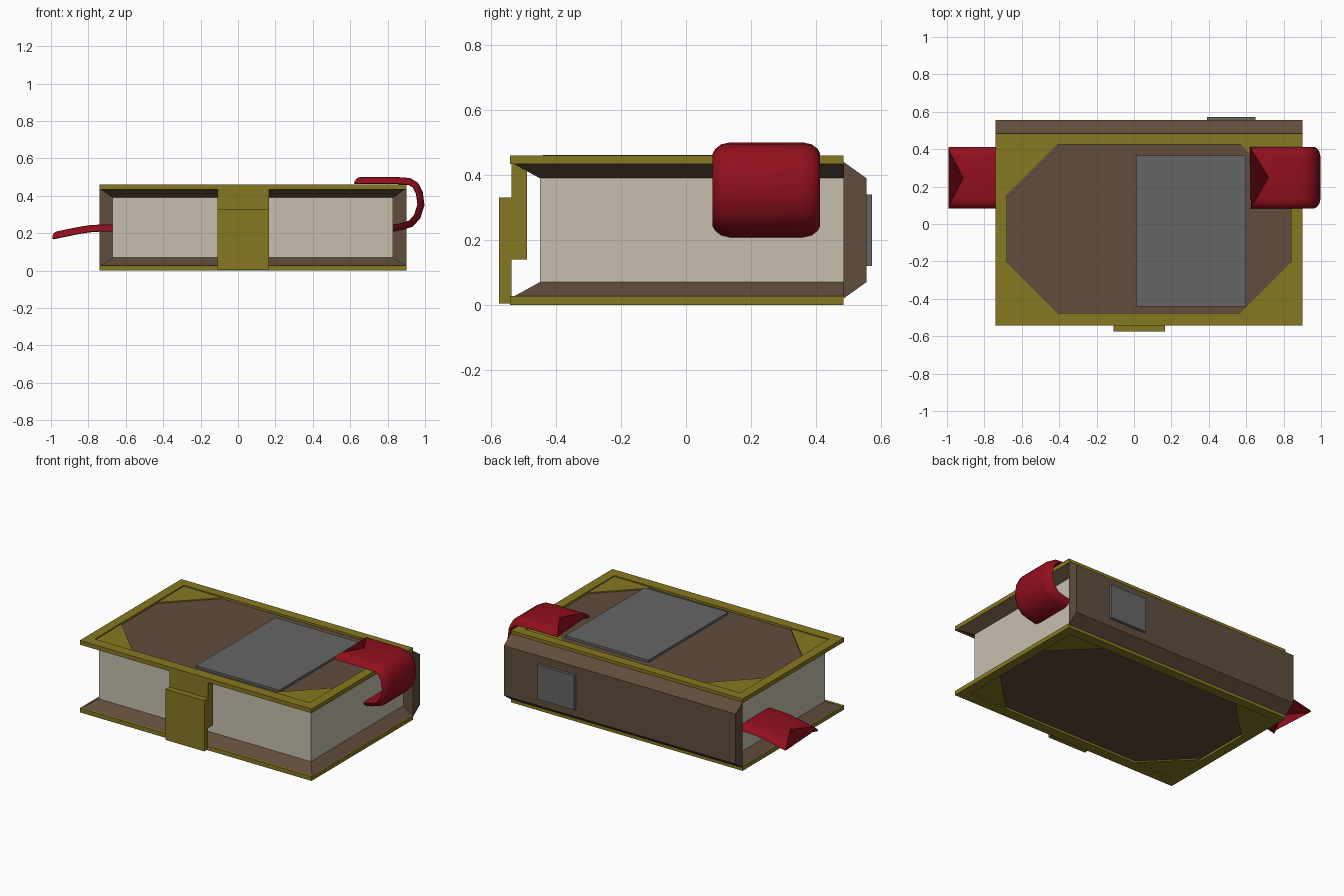
import bpy, bmesh, math
from mathutils import Vector

if "Cube" in bpy.data.objects:
    bpy.data.objects.remove(bpy.data.objects["Cube"])

H = 0.46  # closed height of the book


def material(name, rgb):
    m = bpy.data.materials.new(name)
    m.diffuse_color = (*rgb, 1)
    m.use_nodes = True
    m.node_tree.nodes["Principled BSDF"].inputs["Base Color"].default_value = m.diffuse_color
    return m


GOLD = material("gold", (0.24, 0.19, 0.015))
LEATHER = material("leather", (0.12, 0.075, 0.045))
PAPER = material("paper", (0.58, 0.53, 0.43))
RED = material("red_cloth", (0.28, 0.005, 0.012))
GREY = material("grey_plate", (0.13, 0.13, 0.13))


def loft(name, loops, mat, closed=False):
    """Skin a series of equal-length point loops; cap the ends unless closed."""
    bm = bmesh.new()
    rings = [[bm.verts.new(p) for p in loop] for loop in loops]
    pairs = list(zip(rings, rings[1:]))
    if closed:
        pairs.append((rings[-1], rings[0]))
    else:
        bm.faces.new(rings[0])
        bm.faces.new(rings[-1])
    for a, b in pairs:
        n = len(a)
        for i in range(n):
            j = (i + 1) % n
            bm.faces.new((a[i], a[j], b[j], b[i]))
    bmesh.ops.recalc_face_normals(bm, faces=bm.faces)
    me = bpy.data.meshes.new(name)
    bm.to_mesh(me)
    bm.free()
    me.materials.append(mat)
    ob = bpy.data.objects.new(name, me)
    bpy.context.collection.objects.link(ob)
    return ob


def rect(x0, x1, y0, y1, z):
    return [(x0, y0, z), (x1, y0, z), (x1, y1, z), (x0, y1, z)]


def box(name, x0, x1, y0, y1, z0, z1, mat):
    return loft(name, [rect(x0, x1, y0, y1, z0), rect(x0, x1, y0, y1, z1)], mat)


def extrude_x(name, profile, x0, x1, mat):
    return loft(name, [[(x, y, z) for y, z in profile] for x in (x0, x1)], mat)


# Both covers: the top one is the bottom one flipped
OUT = (-0.74, 0.90, -0.542, 0.485)
INN = (-0.68, 0.84, -0.475, 0.425)
for side in ("bottom", "top"):
    def flip(loop):
        return [(x, y, H - z if side == "top" else z) for x, y, z in loop]
    # Gold border
    loft(side + "_border", [flip(rect(*OUT, 0)), flip(rect(*INN, 0)),
                            flip(rect(*INN, 0.027)), flip(rect(*OUT, 0.027))], GOLD, True)
    # Leather board, sloping inwards to the pages
    loft(side + "_board", [flip(rect(*INN, 0.014)),
                           flip(rect(-0.735, 0.895, -0.53, 0.485, 0.026)),
                           flip(rect(-0.67, 0.83, -0.45, 0.485, 0.07))], LEATHER)
    # Gold corner pieces
    for cx, sx in ((INN[0], 1), (INN[1], -1)):
        for cy, sy in ((INN[2], 1), (INN[3], -1)):
            loft(side + "_corner", [flip([(cx, cy, z), (cx + sx * 0.27, cy, z),
                                          (cx, cy + sy * 0.27, z)]) for z in (0.007, 0.016)], GOLD)

# Page block
box("pages", -0.67, 0.83, -0.45, 0.487, 0.068, H - 0.068, PAPER)

# Chamfered spine
extrude_x("spine", [(0.485, 0.02), (0.555, 0.07), (0.555, 0.39), (0.485, 0.44)],
          -0.74, 0.90, LEATHER)

# Plates on the cover and the spine
box("cover_plate", 0.01, 0.60, -0.44, 0.365, 0.44, 0.461, GREY)
box("spine_plate", 0.39, 0.65, 0.55, 0.573, 0.12, 0.34, GREY)

# Stepped clasp
extrude_x("clasp", [(-0.575, 0.005), (-0.537, 0.005), (-0.537, 0.14), (-0.49, 0.14),
                    (-0.49, 0.44), (-0.537, 0.44), (-0.537, 0.33), (-0.575, 0.33)],
          -0.11, 0.165, GOLD)

# Ribbon cross-section: (y, depth below the outer surface)
SECTION = [(0.082, 0.035), (0.09, 0.02), (0.108, 0.006), (0.135, 0.0), (0.2475, 0.0),
           (0.36, 0.0), (0.387, 0.006), (0.405, 0.02), (0.413, 0.035),
           (0.40, 0.038), (0.2475, 0.038), (0.095, 0.038)]


def ribbon(name, path, notch):
    """Sweep the section along an xz path and cut a V into its far end."""
    pts = [Vector(p) for p in path]
    loops = []
    for i, p in enumerate(pts):
        t = (pts[min(i + 1, len(pts) - 1)] - pts[max(i - 1, 0)]).normalized()
        n = Vector((t.y, -t.x)) if name == "right_ribbon" else Vector((-t.y, t.x)) * -1
        loop = []
        for y, d in SECTION:
            q = p - n * d
            if i == len(pts) - 1:
                q = q - t * notch * (1 - abs(y - 0.2475) / 0.1655)
            loop.append((q.x, y, q.y))
        loops.append(loop)
    ob = loft(name, loops, RED)
    bpy.ops.object.select_all(action='DESELECT')
    ob.select_set(True)
    bpy.context.view_layer.objects.active = ob
    bpy.ops.object.shade_smooth_by_angle(angle=math.radians(40))


# Ribbon curling over the right side, and the loose tail on the left
ribbon("right_ribbon", [(0.80, 0.203), (0.87, 0.215), (0.935, 0.235), (0.975, 0.28),
                        (0.997, 0.35), (0.988, 0.42), (0.962, 0.47), (0.92, 0.495),
                        (0.85, 0.5), (0.74, 0.5), (0.62, 0.5)], 0.10)
ribbon("left_ribbon", [(-0.64, 0.246), (-0.74, 0.246), (-0.80, 0.242),
                       (-0.87, 0.23), (-1.0, 0.203)], 0.09)
